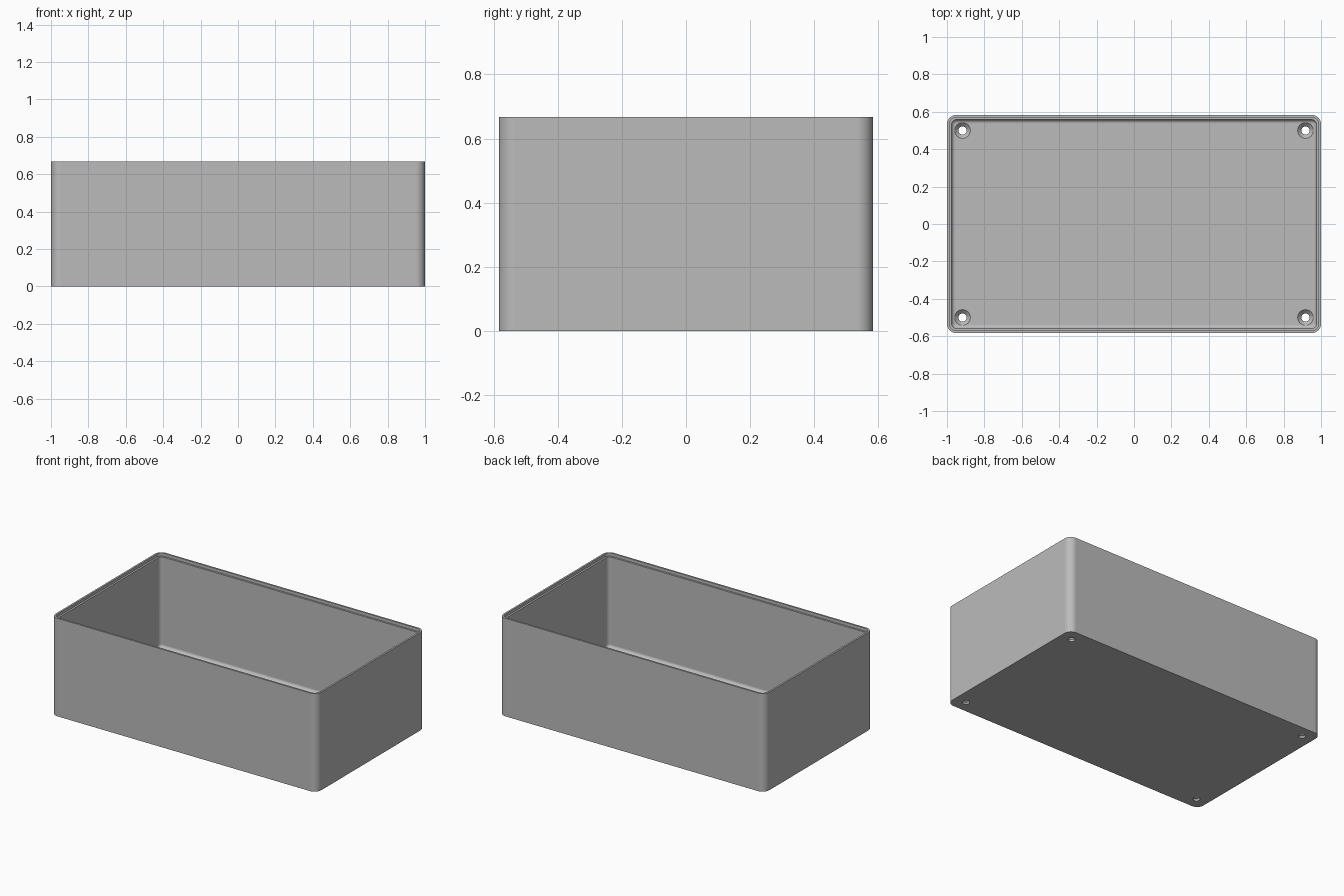
import bpy
import bmesh
import math

if "Cube" in bpy.data.objects:
    bpy.data.objects.remove(bpy.data.objects["Cube"], do_unlink=True)

HALF_X, HALF_Y, HEIGHT = 1.0, 0.583, 0.667
CORNER, WALL, FLOOR, FILLET = 0.05, 0.025, 0.033, 0.02
LIP, LIP_DEPTH = 0.0125, 0.02
STEPS = 10

grey = bpy.data.materials.new("plain grey")
grey.use_nodes = True
colour = (0.5, 0.5, 0.5, 1)
grey.diffuse_color = colour
grey.node_tree.nodes["Principled BSDF"].inputs["Base Color"].default_value = colour


def rounded_ring(bm, inset, z):
    """Rounded rectangle of vertices, inset from the outer wall."""
    r = max(CORNER - inset, 0.006)
    cx, cy = HALF_X - inset - r, HALF_Y - inset - r
    ring = []
    for i, (sx, sy) in enumerate([(1, 1), (-1, 1), (-1, -1), (1, -1)]):
        for k in range(STEPS + 1):
            a = (i + k / STEPS) * math.pi / 2
            ring.append(bm.verts.new((sx * cx + r * math.cos(a),
                                      sy * cy + r * math.sin(a), z)))
    return ring


def finish(bm, name):
    bmesh.ops.recalc_face_normals(bm, faces=bm.faces)
    mesh = bpy.data.meshes.new(name)
    bm.to_mesh(mesh)
    bm.free()
    mesh.materials.append(grey)
    obj = bpy.data.objects.new(name, mesh)
    bpy.context.collection.objects.link(obj)
    return obj


def bridge(bm, a, b):
    n = len(a)
    for i in range(n):
        j = (i + 1) % n
        bm.faces.new((a[i], a[j], b[j], b[i]))


# Open tray: outer wall, stepped rim, inner wall, floor fillet
profile = [(0, 0), (0, HEIGHT), (LIP, HEIGHT),
           (LIP, HEIGHT - LIP_DEPTH), (WALL, HEIGHT - LIP_DEPTH)]
for k in range(7):
    a = k / 6 * math.pi / 2
    profile.append((WALL + FILLET * (1 - math.cos(a)),
                    FLOOR + FILLET * (1 - math.sin(a))))
bm = bmesh.new()
rings = [rounded_ring(bm, inset, z) for inset, z in profile]
for lower, upper in zip(rings, rings[1:]):
    bridge(bm, lower, upper)
bm.faces.new(rings[0])
bm.faces.new(rings[-1])
tray = finish(bm, "enclosure_tray")

# Countersunk screw holes through the floor corners
bm = bmesh.new()
hole = [(0.022, -0.05), (0.022, 0.013), (0.042, FLOOR), (0.042, FLOOR + 0.01)]
SIDES = 32
for sx in (-1, 1):
    for sy in (-1, 1):
        loops = [[bm.verts.new((sx * 0.917 + r * math.cos(2 * math.pi * k / SIDES),
                                sy * 0.5 + r * math.sin(2 * math.pi * k / SIDES), z))
                  for k in range(SIDES)] for r, z in hole]
        for a, b in zip(loops, loops[1:]):
            bridge(bm, a, b)
        bm.faces.new(loops[0])
        bm.faces.new(loops[-1])
cutter = finish(bm, "screw_hole_cutter")
cutter.hide_render = True

cut = tray.modifiers.new("screw holes", "BOOLEAN")
cut.operation = "DIFFERENCE"
cut.solver = "EXACT"
cut.object = cutter
bpy.ops.object.select_all(action="DESELECT")
tray.select_set(True)
bpy.context.view_layer.objects.active = tray
bpy.ops.object.modifier_apply(modifier=cut.name)
bpy.data.objects.remove(cutter, do_unlink=True)

# Smooth corners with flat walls
bpy.ops.object.shade_smooth_by_angle(angle=math.radians(30))
weighted = tray.modifiers.new("flat walls", "WEIGHTED_NORMAL")
weighted.keep_sharp = True
